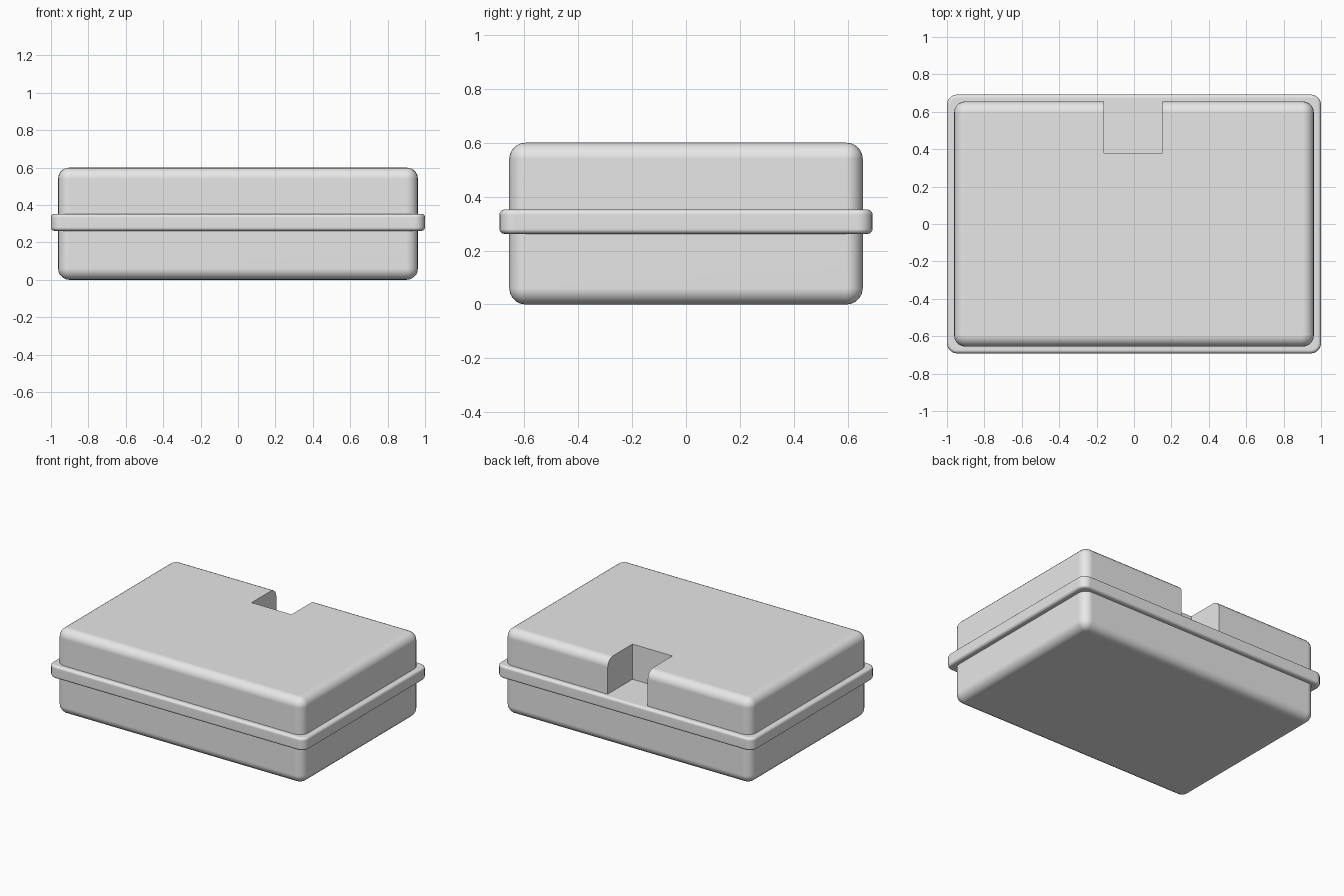
import bpy, bmesh, math
from mathutils import Matrix, Vector

if "Cube" in bpy.data.objects:
    bpy.data.objects.remove(bpy.data.objects["Cube"], do_unlink=True)

grey = bpy.data.materials.new("plain grey")
grey.use_nodes = True
colour = (0.8, 0.8, 0.8, 1)
grey.diffuse_color = colour
for node in grey.node_tree.nodes:
    if node.type == 'BSDF_PRINCIPLED':
        node.inputs["Base Color"].default_value = colour


def rounded_box(name, low, high, corner=0, edge=0):
    """Box with upright corners of one radius and rims of another."""
    low, high = Vector(low), Vector(high)
    bm = bmesh.new()
    bmesh.ops.create_cube(bm, size=1, matrix=Matrix.Translation((low + high) / 2)
                          @ Matrix.Diagonal((*(high - low), 1)))
    if corner:
        upright = [e for e in bm.edges
                   if abs(e.verts[0].co.z - e.verts[1].co.z) > 0.01]
        bmesh.ops.bevel(bm, geom=upright, offset=corner, segments=5,
                        profile=0.5, affect='EDGES')
    if edge:
        rims = [e for e in bm.edges
                if abs(e.verts[0].co.z - e.verts[1].co.z) < 0.001]
        bmesh.ops.bevel(bm, geom=rims, offset=edge, segments=5,
                        profile=0.5, affect='EDGES')
    bmesh.ops.recalc_face_normals(bm, faces=bm.faces[:])
    mesh = bpy.data.meshes.new(name)
    bm.to_mesh(mesh)
    bm.free()
    mesh.materials.append(grey)
    obj = bpy.data.objects.new(name, mesh)
    bpy.context.collection.objects.link(obj)
    return obj


def select(obj):
    bpy.ops.object.select_all(action='DESELECT')
    obj.select_set(True)
    bpy.context.view_layer.objects.active = obj


# Case body and the flange around its seam
case_body = rounded_box("case_body", (-0.962, -0.656, 0), (0.962, 0.656, 0.6), 0.062, 0.06)
seam_flange = rounded_box("seam_flange", (-1, -0.692, 0.262), (1, 0.692, 0.352), 0.055, 0.018)

# Notch in the back of the lid, with the flange top as its floor
notch_cutter = rounded_box("notch_cutter", (-0.16, 0.38, 0.34), (0.152, 0.9, 0.8))
notch_cutter.hide_render = True
cut = case_body.modifiers.new("notch", 'BOOLEAN')
cut.operation = 'DIFFERENCE'
cut.solver = 'EXACT'
cut.object = notch_cutter
select(case_body)
bpy.ops.object.modifier_apply(modifier=cut.name)
bpy.data.objects.remove(notch_cutter, do_unlink=True)

# Smooth rounded edges with flat panels
for part in (case_body, seam_flange):
    select(part)
    bpy.ops.object.shade_smooth_by_angle(angle=math.radians(35))
    weighted = part.modifiers.new("flat panels", 'WEIGHTED_NORMAL')
    weighted.keep_sharp = True
